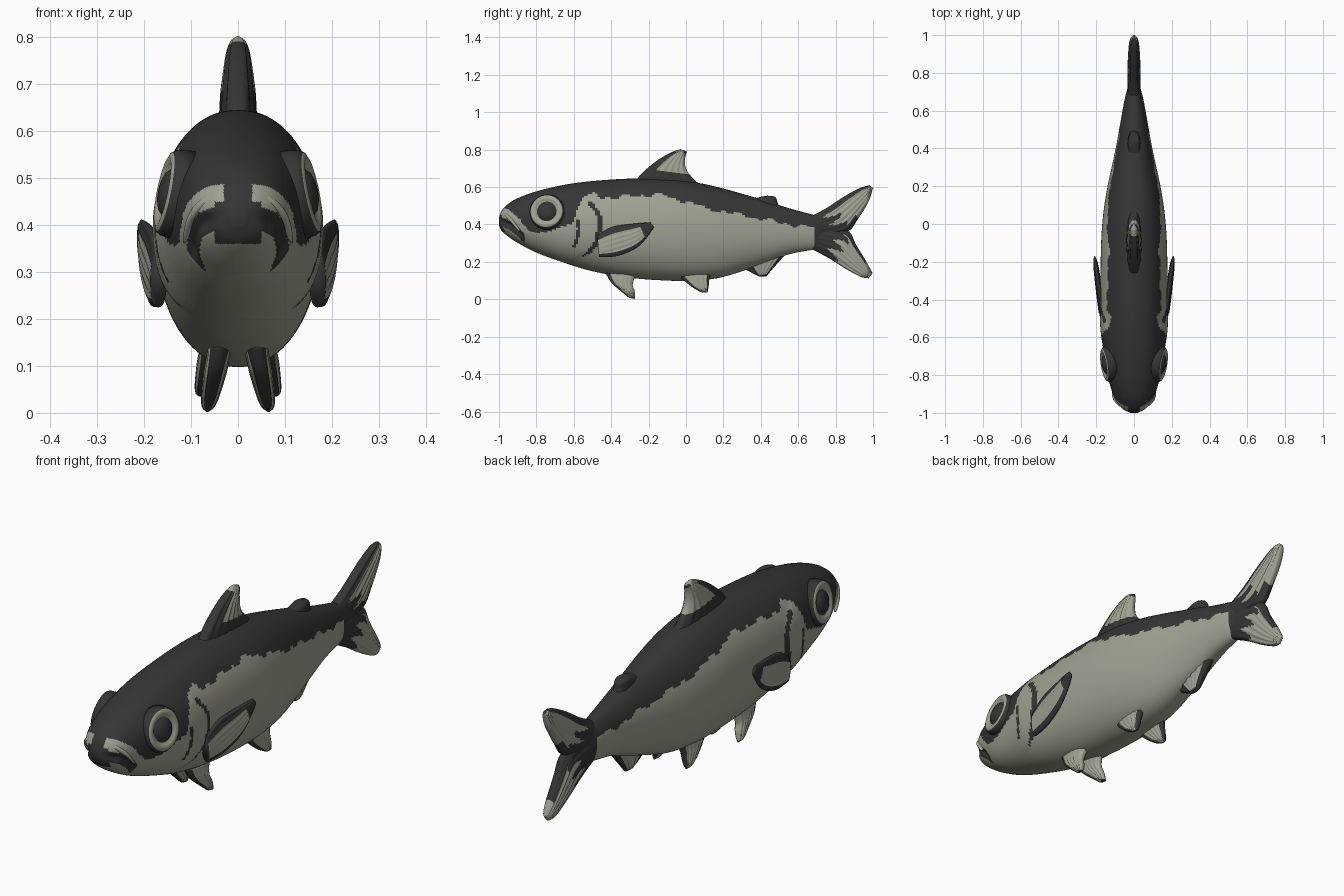
import bpy, bmesh, math
from mathutils import Vector

if "Cube" in bpy.data.objects:
    bpy.data.objects.remove(bpy.data.objects["Cube"])

def material(name, col):
    m = bpy.data.materials.new(name)
    m.diffuse_color = (*col, 1)
    m.use_nodes = True
    m.node_tree.nodes["Principled BSDF"].inputs["Base Color"].default_value = m.diffuse_color
    return m

MATS = [material("charcoal", (0.036, 0.036, 0.037)),
        material("pale olive grey", (0.36, 0.365, 0.30))]
DARK, LIGHT = 0, 1

def spline(pts, steps):
    """Catmull-Rom through tuples of any length."""
    n, out = len(pts), []
    for i in range(n - 1):
        p = [pts[max(i - 1, 0)], pts[i], pts[i + 1], pts[min(i + 2, n - 1)]]
        for s in range(steps + (i == n - 2)):
            t = s / steps
            out.append(tuple(0.5 * (2 * b + (c - a) * t + (2 * a - 5 * b + 4 * c - d) * t * t
                                    + (3 * b - a - 3 * c + d) * t ** 3) for a, b, c, d in zip(*p)))
    return out

def table(pts, x):
    """Linear lookup in sorted (x, value) pairs."""
    if x <= pts[0][0]:
        return pts[0][1]
    for (a, u), (b, v) in zip(pts, pts[1:]):
        if x <= b:
            return u + (v - u) * (x - a) / (b - a)
    return pts[-1][1]

def loft(name, rings, colour):
    """Closed skin over rings; colour(ring fraction, angle fraction, centre)."""
    bm = bmesh.new()
    vs = [[bm.verts.new(p) for p in r] for r in rings]
    n, m = len(rings), len(rings[0])
    for i in range(n - 1):
        for j in range(m):
            k = (j + 1) % m
            f = bm.faces.new((vs[i][j], vs[i][k], vs[i + 1][k], vs[i + 1][j]))
            f.material_index = colour((i + .5) / (n - 1), (j + .5) / m, f.calc_center_median())
    for i in (0, n - 1):
        f = bm.faces.new(vs[i])
        f.material_index = colour(i / (n - 1), 0, f.calc_center_median())
    bmesh.ops.recalc_face_normals(bm, faces=bm.faces)
    for f in bm.faces:
        f.smooth = True
    me = bpy.data.meshes.new(name)
    bm.to_mesh(me)
    bm.free()
    for mt in MATS:
        me.materials.append(mt)
    ob = bpy.data.objects.new(name, me)
    bpy.context.collection.objects.link(ob)
    return ob

def spow(v, p):
    return math.copysign(abs(v) ** p, v)

# ---- body: y, top z, bottom z, half width
BODY = [(-1, .435, .395, .02), (-.985, .475, .365, .055), (-.95, .51, .335, .088),
        (-.9, .54, .302, .112), (-.8, .577, .25, .14), (-.65, .612, .195, .163),
        (-.5, .632, .15, .173), (-.3, .645, .115, .177), (-.1, .642, .1, .174),
        (.05, .625, .1, .163), (.2, .592, .12, .14), (.4, .535, .185, .097),
        (.55, .487, .24, .07), (.68, .452, .265, .045), (.76, .43, .28, .018)]
MOUTH = [(-1, .42), (-.95, .4), (-.9, .36), (-.86, .32)]
GILL = [(.2, -.62), (.25, -.53), (.3, -.49), (.38, -.47), (.45, -.475), (.51, -.515), (.56, -.56)]
BACK = [(-1, .44), (-.9, .43), (-.83, .36), (-.75, .355), (-.68, .385), (-.6, .41), (-.575, .5),
        (-.55, .55), (-.5, .57), (-.4, .535), (-.3, .555), (-.1, .555), (0, .52), (.1, .49),
        (.2, .465), (.3, .45), (.5, .41), (.7, .38)]

def body_point(y, t, b, w, a):
    x, z = w * spow(math.sin(a), .93), (t + b) / 2 + (t - b) / 2 * spow(math.cos(a), .95)
    if y < -.86:  # mouth groove
        k = math.exp(-((z - table(MOUTH, y)) / .016) ** 2) * min(1, (y + 1) / .03, (-.86 - y) / .03)
        x, y = x * (1 - .09 * k), y + .012 * k
    g = table(GILL, z)  # raised gill cover
    if .2 < z < .56 and -.68 < y < g + .015:
        lift = min(1, max(0, (y + .68) / .12)) * min(1, (g + .015 - y) / .015)
        x *= 1 + .045 * lift * min(1, (z - .2) / .04, (.56 - z) / .04)
    return (x, y, z)

def body_colour(u, v, c):
    x, y, z = abs(c.x), c.y, c.z
    if y > .69:
        return DARK
    if y < -.86:
        d = z - table(MOUTH, y)
        if abs(d) < .024 or (x < .05 and .36 < z < .45):
            return DARK
        if .024 <= d < .08 and x > .03 and y < -.88:
            return LIGHT
    if .23 < z < .52 and abs(y - table(GILL, z) - .008) < .014:
        return DARK
    if .28 < z < .42 and abs(y + .575 + 2.5 * (z - .38) ** 2) < .008:
        return DARK
    wob = .007 * math.sin(31 * y) + .006 * math.sin(73 * y) if y > -.5 else 0
    return DARK if z > table(BACK, y) + wob else LIGHT

N = 112
loft("fish_body", [[body_point(*r, 2 * math.pi * j / N) for j in range(N)]
                   for r in spline(BODY, 14)], body_colour)

# ---- fins: skinned between a leading and a trailing edge in (y, z)
def fin(name, lead, trail, thick, place, colour, ribs=0.12):
    L, T = spline(lead, 8), spline(trail, 8)
    rings, m = [], 64
    for i, (a, b) in enumerate(zip(L, T)):
        v = i / (len(L) - 1)
        th = (thick[0] + (thick[1] - thick[0]) * v) * max(.25, (1 - v ** 8) ** .5)
        ring = []
        for j in range(m):
            an = 2 * math.pi * j / m
            u = (1 - math.cos(an)) / 2
            off = th * spow(math.sin(an), .7) * (1 + ribs * math.sin(u * 38) * min(1, v * 3))
            y, z = a[0] + (b[0] - a[0]) * u, a[1] + (b[1] - a[1]) * u
            ring.append(place(y, z, off))
        rings.append(ring)
    return loft(name, rings, lambda v, f, c: colour((1 - math.cos(2 * math.pi * f)) / 2, v))

def centre(y, z, o):
    return (o, y, z)

fin("dorsal_fin", [(-.28, .62), (-.23, .68), (-.15, .745), (-.08, .785), (-.03, .803)],
    [(.1, .59), (.03, .655), (0, .70), (-.005, .75), (.005, .79)], (.042, .018), centre,
    lambda u, v: DARK if v < .3 or (u < .22 and v < .8) or (u > .6 and v > .9) else LIGHT)
fin("adipose_fin", [(.33, .53), (.37, .54), (.41, .55), (.435, .554)],
    [(.5, .49), (.49, .515), (.485, .535), (.475, .55)], (.035, .025), centre,
    lambda u, v: DARK, 0)
fin("anal_fin", [(.29, .19), (.32, .16), (.355, .14), (.39, .122)],
    [(.54, .245), (.51, .215), (.465, .165), (.43, .122)], (.03, .015), centre,
    lambda u, v: DARK if u < .22 or u > .86 or v > .88 else LIGHT)
fin("tail_upper_lobe", [(.66, .44), (.75, .487), (.85, .552), (.93, .595), (.983, .61)],
    [(.72, .34), (.86, .36), (.92, .43), (.975, .52), (1, .595)], (.036, .022), centre,
    lambda u, v: DARK if v < .26 + .1 * math.sin(u * 19) or u < .2 or (u > .8 and v < .5) else LIGHT)
fin("tail_lower_lobe", [(.66, .275), (.76, .222), (.85, .165), (.93, .122), (.975, .112)],
    [(.72, .38), (.86, .37), (.91, .29), (.965, .2), (.998, .14)], (.036, .022), centre,
    lambda u, v: DARK if v < .28 + .1 * math.sin(u * 19) or (u > .84 and v < .75) else LIGHT)

for s, side in ((1, "right"), (-1, "left")):
    # pectoral fin flares out towards the tail
    fin(side + "_pectoral_fin", [(-.475, .34), (-.40, .385), (-.30, .402), (-.19, .412)],
        [(-.465, .225), (-.36, .233), (-.25, .285), (-.17, .385)], (.018, .013),
        lambda y, z, o: (s * (.168 + .13 * (y + .48)) + o, y, z),
        lambda u, v: DARK if u < .24 or u > .87 or v > .78 else LIGHT)
    # two pairs of belly fins
    fin(side + "_front_belly_fin", [(-.43, .14), (-.40, .09), (-.35, .045), (-.305, .008)],
        [(-.27, .13), (-.285, .08), (-.275, .045), (-.272, .002)], (.026, .016),
        lambda y, z, o: (s * (.066 - .2 * z) + o, y, z),
        lambda u, v: DARK if u < .16 or (v > .9 and u > .5) else LIGHT)
    fin(side + "_rear_belly_fin", [(-.05, .14), (-.01, .1), (.04, .06), (.085, .036)],
        [(.14, .15), (.125, .11), (.122, .075), (.115, .035)], (.024, .015),
        lambda y, z, o: (s * (.086 - .2 * z) + o, y, z),
        lambda u, v: DARK if u < .16 or u > .9 else LIGHT)

    # eye: turned rings, coloured by radius
    axis = Vector((s, -.16, .2)).normalized()
    e1 = axis.cross(Vector((0, 0, 1))).normalized()
    e2 = axis.cross(e1)
    mid = Vector((s * .141, -.743, .468))
    prof = [(.098, -.03), (.093, .006), (.086, .016), (.074, .021), (.062, .017), (.053, .01),
            (.049, .012), (.042, .02), (.025, .026), (.004, .028)]
    loft(side + "_eye", [[mid + axis * h + (e1 * math.cos(t) + e2 * math.sin(t)) * r
                          for t in (2 * math.pi * k / 48 for k in range(48))] for r, h in prof],
         lambda u, v, c: LIGHT if .051 < ((c - mid) - axis * (c - mid).dot(axis)).length < .0885 else DARK)

    # upper lip and the jaw corner ridge
    lip = spline([(.022, -.972, .462), (.065, -.957, .45), (.098, -.925, .415), (.114, -.89, .365)], 6)
    rings = []
    for i, p in enumerate(lip):
        r = .014 * max(.2, math.sin(math.pi * (i + .6) / (len(lip) + .2)) ** .5)
        rings.append([(s * (p[0] + r * math.cos(a) * .7), p[1] - r * math.cos(a) * .7, p[2] + r * math.sin(a))
                      for a in (2 * math.pi * k / 16 for k in range(16))])
    loft(side + "_upper_lip", rings, lambda u, v, c: LIGHT)
